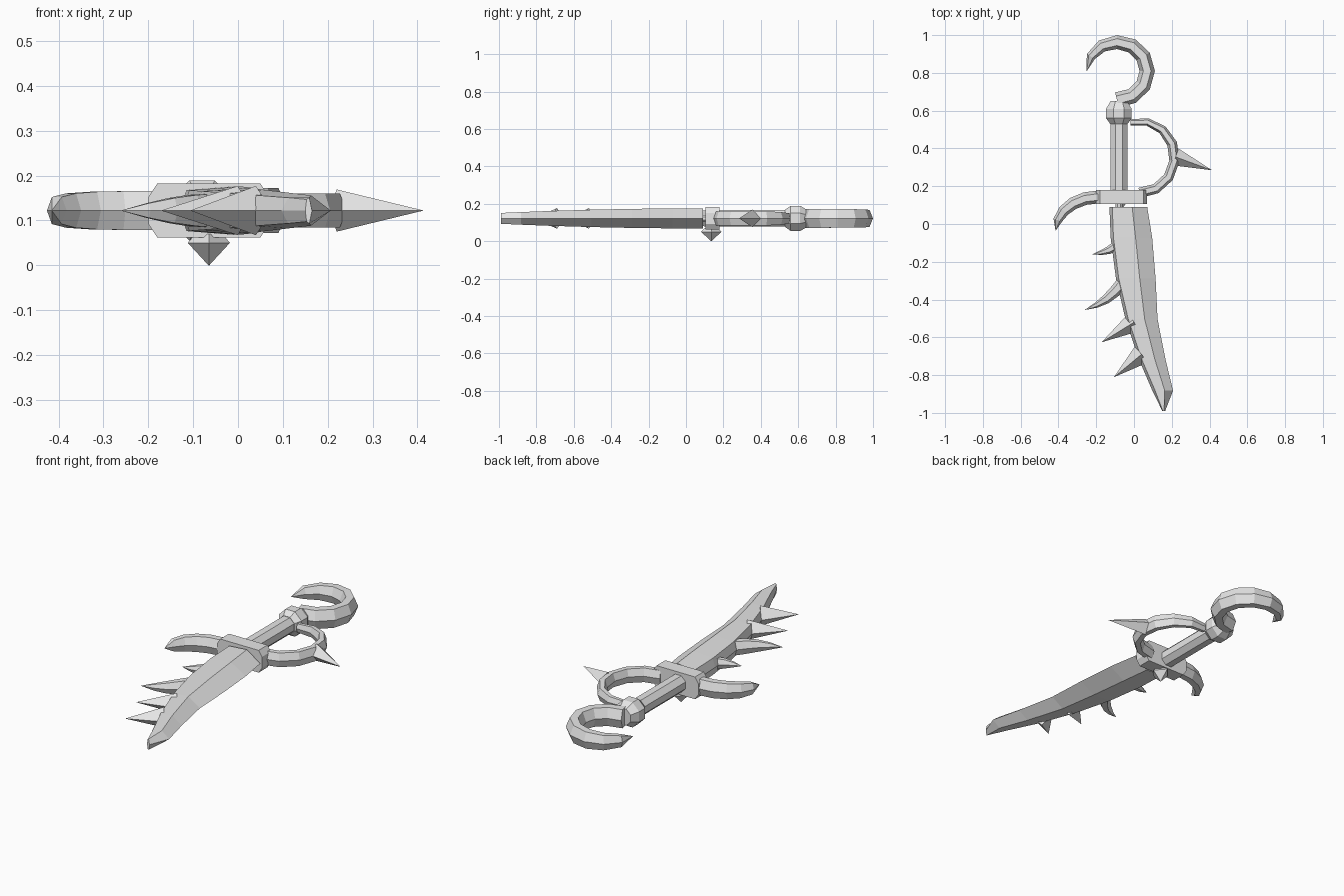
import bpy, bmesh
from math import sin, cos, pi, sqrt, radians
from mathutils import Vector

cube = bpy.data.objects.get("Cube")
if cube:
    bpy.data.objects.remove(cube, do_unlink=True)

steel = bpy.data.materials.new("pale_steel")
steel.use_nodes = True
steel.diffuse_color = (0.8, 0.8, 0.8, 1)
steel.node_tree.nodes["Principled BSDF"].inputs["Base Color"].default_value = steel.diffuse_color

MID = 0.122  # height of the weapon's flat centre plane


def polygon(sides, turn=0.0):
    """Unit polygon used as a cross-section."""
    angles = [2 * pi * (i + turn) / sides for i in range(sides)]
    return [(cos(a), sin(a)) for a in angles]


HEXAGON, DIAMOND, OCTAGON = polygon(6), polygon(4), polygon(8, 0.5)


def loft(name, rings):
    """Skin equal-length point rings and cap both ends."""
    bm = bmesh.new()
    loops = [[bm.verts.new(point) for point in ring] for ring in rings]
    for near, far in zip(loops, loops[1:]):
        for i in range(len(near)):
            bm.faces.new((near[i - 1], near[i], far[i], far[i - 1]))
    bm.faces.new(loops[0])
    bm.faces.new(loops[-1])
    bmesh.ops.recalc_face_normals(bm, faces=bm.faces)
    mesh = bpy.data.meshes.new(name)
    bm.to_mesh(mesh)
    bm.free()
    mesh.materials.append(steel)
    part = bpy.data.objects.new(name, mesh)
    bpy.context.collection.objects.link(part)


def sweep(name, path, section, width, height, taper):
    """Sweep a section along a flat path, scaling it by taper(t)."""
    rings = []
    last = len(path) - 1
    for i, centre in enumerate(path):
        ahead = (path[min(i + 1, last)] - path[max(i - 1, 0)]).normalized()
        side = Vector((ahead.y, -ahead.x, 0))
        size = max(taper(i / last), 0.01)
        rings.append([centre + side * (u * width * size) + Vector((0, 0, v * height * size))
                      for u, v in section])
    loft(name, rings)


def arc(x, y, radius_x, radius_y, start, end, steps):
    """Points along an elliptical arc in the centre plane, angles in degrees."""
    angles = [radians(start + (end - start) * i / steps) for i in range(steps + 1)]
    return [Vector((x + radius_x * cos(a), y + radius_y * sin(a), MID)) for a in angles]


def spike(name, base, tip, width, section, bend=0.0):
    """Pointed spike; a bend gives it a curved back with rounded taper."""
    start, end = Vector((*base, MID)), Vector((*tip, MID))
    run = (end - start).normalized()
    side = Vector((run.y, -run.x, 0))
    steps = 4 if bend else 1
    path = [start.lerp(end, i / steps) + side * (bend * sin(pi * i / steps))
            for i in range(steps + 1)]
    sweep(name, path, section, width, width * (1.3 if bend else 1),
          lambda t: 1 - t * t)


def turned(name, profile):
    """Eight-sided part turned about the grip axis from (y, radius) pairs."""
    loft(name, [[(r * u - 0.08, y, MID + r * v) for u, v in OCTAGON] for y, r in profile])


# Blade: the cutting edge curves, the ridge runs nearer the spine
blade_rings = []
for t, width in zip((0, 0.15, 0.35, 0.55, 0.75, 0.9, 1),
                    (0.2, 0.22, 0.21, 0.17, 0.14, 0.11, 0.015)):
    y = 0.09 - 1.08 * t
    left = 0.28 * t * t - 0.13
    thick = 0.054 - 0.025 * t * t
    bevel = (left + min(0.015, width * 0.2), thick * 0.85)
    ridge = (left + width * 0.6, thick)
    section = [(left, 0), bevel, ridge, (left + width, 0)]
    section += [(x, -z) for x, z in (ridge, bevel)]
    blade_rings.append([(x, y, MID + z) for x, z in section])
loft("blade", blade_rings)

# Barbs and spikes along the cutting edge
spike("upper_barb", (-0.06, -0.09), (-0.22, -0.16), 0.028, HEXAGON, bend=-0.015)
spike("middle_barb", (-0.06, -0.31), (-0.26, -0.455), 0.033, HEXAGON, bend=-0.02)
spike("lower_spike", (0, -0.52), (-0.17, -0.625), 0.055, DIAMOND)
spike("tip_spike", (0.04, -0.69), (-0.105, -0.81), 0.055, DIAMOND)

# Cross guard: a bar with chamfered ends
guard = [(-0.2, 0.03), (-0.18, 0.06), (0.05, 0.06), (0.07, 0.03)]
guard += [(x, -z) for x, z in reversed(guard)]
loft("cross_guard", [[(x, y, MID + z) for x, z in guard] for y in (0.105, 0.18)])

# Curved horn on the right end of the guard
sweep("guard_horn", arc(-0.19, -0.035, 0.225, 0.178, 90, 180, 5), HEXAGON,
      0.034, 0.05, lambda t: sqrt(1 - t ** 3))

# Pointed gem under the guard
loft("guard_gem", [[(r * u - 0.065, 0.135 + 1.15 * r * v, z) for u, v in DIAMOND]
                   for z, r in ((0.07, 0.03), (0.05, 0.047), (0, 0.001))])

# Tang, grip and pommel on one axis
turned("tang", [(0.07, 0.02), (0.12, 0.02)])
turned("grip", [(0.16, 0.048), (0.54, 0.048)])
turned("pommel", [(0.53, 0.05), (0.56, 0.073), (0.61, 0.073), (0.65, 0.048)])

# Open hook behind the pommel
sweep("pommel_hook", arc(-0.09, 0.81, 0.16, 0.153, -90, 180, 9), HEXAGON,
      0.041, 0.058, lambda t: sqrt(1 - t ** 4))

# Hand guard bow, thinner at the pommel, with its outward spike
sweep("hand_guard", arc(0.03, 0.355, 0.185, 0.19, 105, -90, 7), HEXAGON,
      0.027, 0.044, lambda t: min(1, 0.6 + t))
spike("hand_guard_spike", (0.22, 0.355), (0.412, 0.285), 0.047, DIAMOND)
